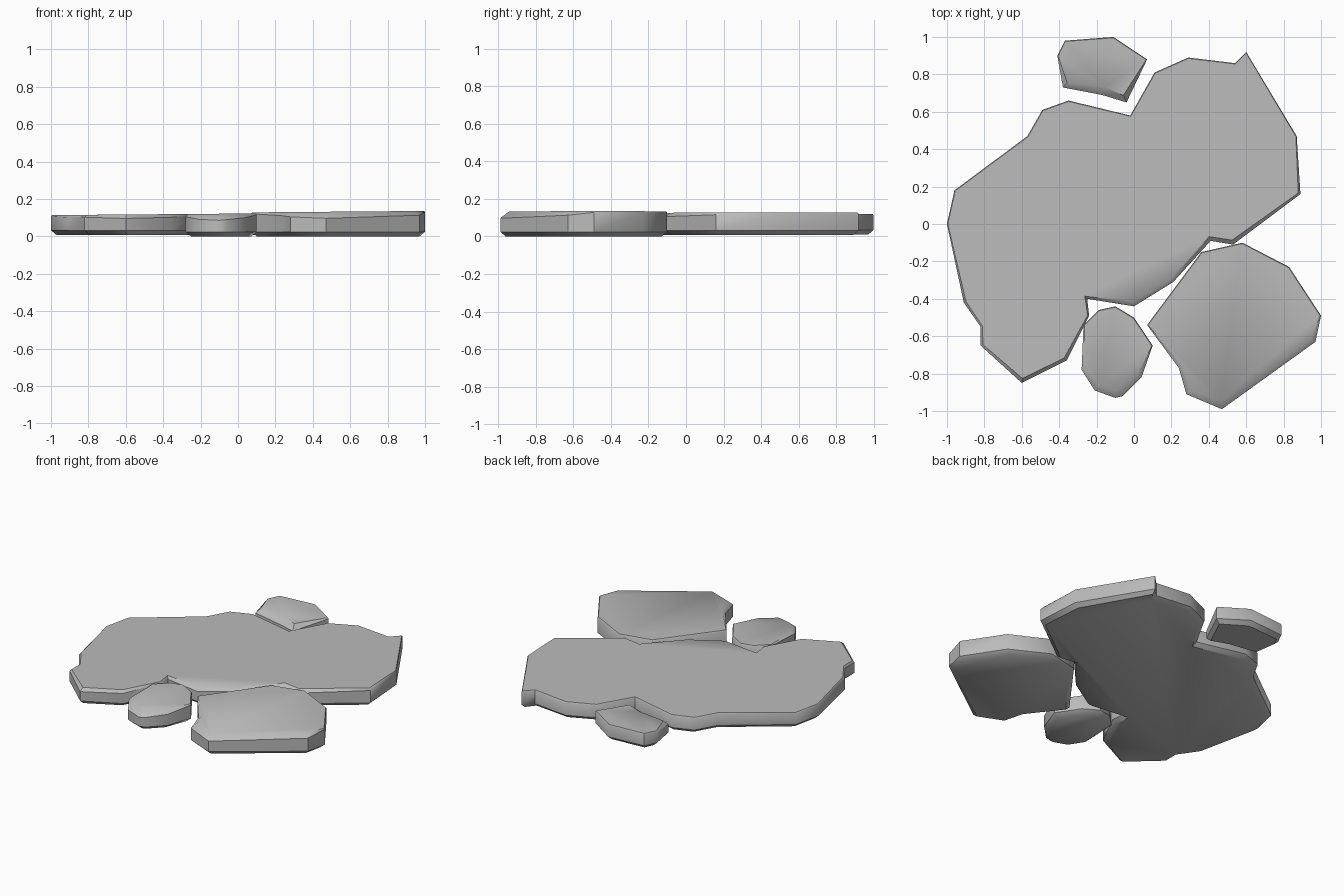
import bpy
import math
from mathutils import Vector

if "Cube" in bpy.data.objects:
    bpy.data.objects.remove(bpy.data.objects["Cube"], do_unlink=True)

stone_grey = bpy.data.materials.new("stone grey")
stone_grey.use_nodes = True
colour = (0.5, 0.5, 0.5, 1)
stone_grey.diffuse_color = colour
shader = stone_grey.node_tree.nodes["Principled BSDF"]
shader.inputs["Base Color"].default_value = colour
shader.inputs["Roughness"].default_value = 0.9


def outward(points, i):
    """Mean outward direction at a corner of a clockwise outline."""
    before = (points[i] - points[i - 1]).normalized()
    after = (points[(i + 1) % len(points)] - points[i]).normalized()
    edge = before + after
    return Vector((-edge.y, edge.x)).normalized()


def make_stone(name, outline, top, base=0.0, front_wear=0.04):
    """Flat slab with an undercut base and a worn front rim."""
    points = [Vector(p) for p in outline]
    count = len(points)
    rings = [[], [], [], []]
    for i, p in enumerate(points):
        out = outward(points, i)
        wear = front_wear * max(0, -out.y)
        height = top + 0.008 * p.x
        # undercut base, lower wall, upper wall, rim of the top face
        for ring, inset, z in zip(rings, (0.03, 0, 0, 0.005 + wear),
                                  (base, base + 0.025, height - 0.007 - wear * 0.7, height)):
            q = p - out * inset
            ring.append((q.x, q.y, z))

    verts = [v for ring in rings for v in ring]
    faces = [list(range(count)), list(range(4 * count - 1, 3 * count - 1, -1))]
    for level in range(3):
        a, b = level * count, (level + 1) * count
        for i in range(count):
            j = (i + 1) % count
            faces.append([a + j, a + i, b + i, b + j])

    mesh = bpy.data.meshes.new(name)
    mesh.from_pydata(verts, [], faces)
    mesh.materials.append(stone_grey)
    mesh.update()
    stone = bpy.data.objects.new(name, mesh)
    bpy.context.collection.objects.link(stone)
    bpy.ops.object.select_all(action="DESELECT")
    stone.select_set(True)
    bpy.context.view_layer.objects.active = stone
    bpy.ops.object.shade_smooth_by_angle(angle=math.radians(42))
    return stone


# Large central slab
make_stone("main_slab", [
    (-1, 0), (-.96, .18), (-.57, .47), (-.49, .61), (-.35, .66), (-.02, .58),
    (.11, .81), (.29, .89), (.54, .86), (.6, .92), (.87, .47), (.89, .16),
    (.53, -.11), (.41, -.09), (.21, -.31), (0, -.44), (-.25, -.4), (-.24, -.49),
    (-.36, -.73), (-.6, -.85), (-.82, -.65), (-.82, -.55), (-.91, -.42),
], top=0.122, base=0.008, front_wear=0.02)

# Medium slab at the front
make_stone("front_slab", [
    (.07, -.54), (.36, -.15), (.58, -.1), (.83, -.23), (1, -.49),
    (.97, -.63), (.47, -.99), (.28, -.91), (.24, -.77),
], top=0.128)

# Small stones at the front and back
make_stone("front_pebble", [
    (-.1, -.44), (0, -.5), (.1, -.65), (.04, -.82), (-.06, -.92),
    (-.1, -.93), (-.21, -.89), (-.28, -.78), (-.27, -.54), (-.19, -.46),
], top=0.122)
make_stone("back_pebble", [
    (-.41, .9), (-.37, .98), (-.11, 1), (.07, .88),
    (-.04, .65), (-.17, .69), (-.38, .73),
], top=0.12, base=0.01)
